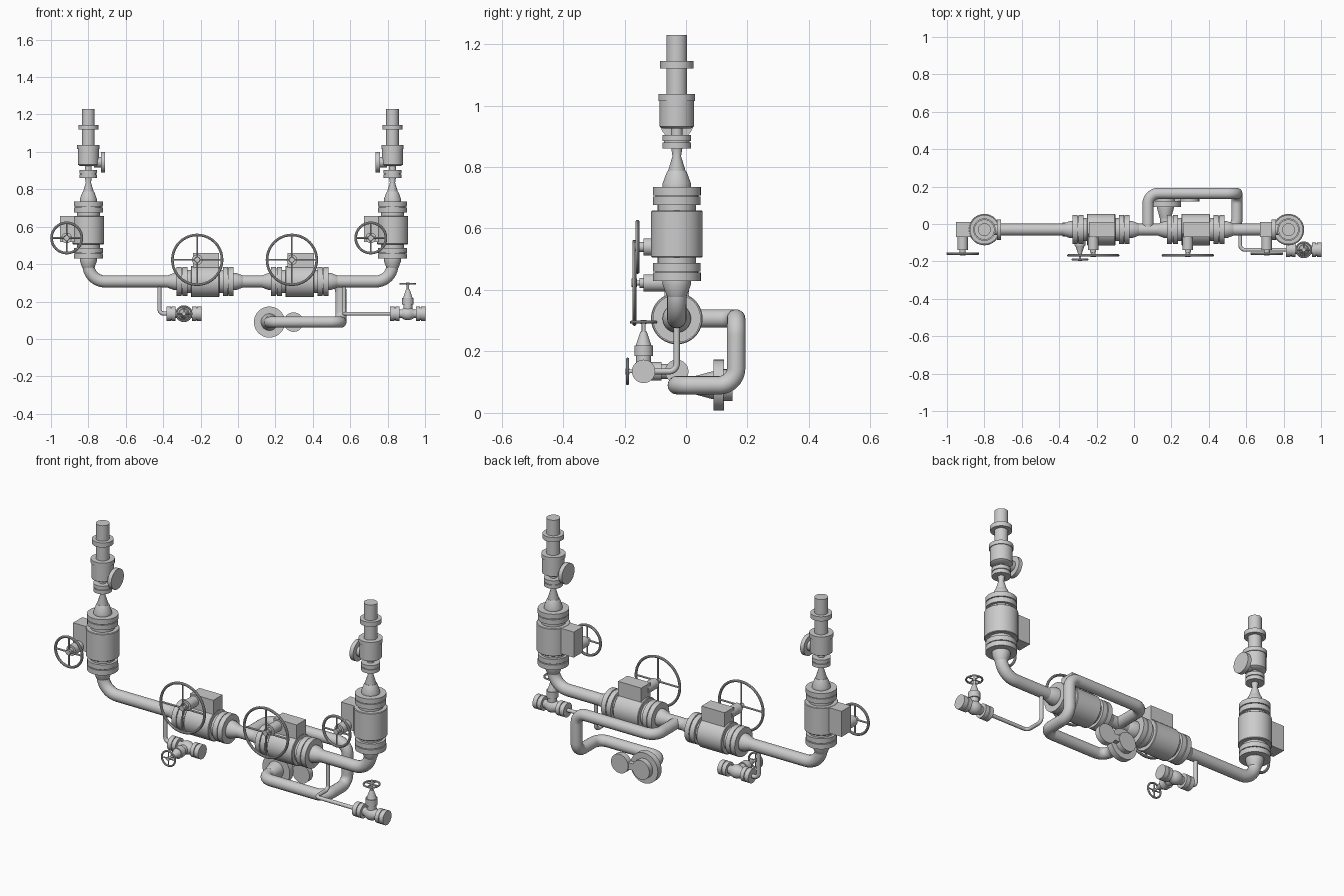
import bpy, bmesh
from math import pi, cos, sin, tan, radians
from mathutils import Vector, Matrix

if "Cube" in bpy.data.objects:
    bpy.data.objects.remove(bpy.data.objects["Cube"])

Y, Z = -0.03, 0.307          # main pipe axis
T = Matrix.Translation
RX = Matrix.Rotation(pi / 2, 4, 'X')    # local z -> -y
RY = Matrix.Rotation(pi / 2, 4, 'Y')    # local z -> +x


def finish(name, bm):
    bmesh.ops.recalc_face_normals(bm, faces=bm.faces)
    me = bpy.data.meshes.new(name)
    bm.to_mesh(me)
    bm.free()
    me.shade_smooth()
    me.set_sharp_from_angle(angle=radians(35))
    ob = bpy.data.objects.new(name, me)
    bpy.context.collection.objects.link(ob)
    return ob


def lathe(bm, profile, M, closed=False, n=40):
    """Spin (radius, height) points about local z."""
    rings = [[bm.verts.new(M @ Vector((r * cos(2 * pi * i / n), r * sin(2 * pi * i / n), h)))
              for i in range(n)] for r, h in profile]
    pairs = list(zip(rings, rings[1:]))
    if closed:
        pairs.append((rings[-1], rings[0]))
    else:
        bm.faces.new(rings[0])
        bm.faces.new(rings[-1])
    for a, b in pairs:
        for i in range(n):
            j = (i + 1) % n
            bm.faces.new((a[i], a[j], b[j], b[i]))


def turned(name, profile, M):
    bm = bmesh.new()
    lathe(bm, profile, M)
    return finish(name, bm)


def box(name, lo, hi, M):
    bm = bmesh.new()
    lo, hi = Vector(lo), Vector(hi)
    bmesh.ops.create_cube(bm, size=1, matrix=M @ T((lo + hi) / 2) @ Matrix.Diagonal((*(hi - lo), 1)))
    return finish(name, bm)


def pipe(name, pts, radius, bend):
    """Round pipe through pts with arc elbows."""
    pts = [Vector(p) for p in pts]
    path = [pts[0]]
    for a, b, c in zip(pts, pts[1:], pts[2:]):
        u, v = (a - b).normalized(), (c - b).normalized()
        centre = b + (u + v) * bend
        for k in range(11):
            t = k / 10 * pi / 2
            path.append(centre - v * bend * cos(t) - u * bend * sin(t))
    path.append(pts[-1])
    cu = bpy.data.curves.new(name, 'CURVE')
    cu.dimensions, cu.bevel_depth, cu.bevel_resolution, cu.use_fill_caps = '3D', radius, 6, True
    sp = cu.splines.new('POLY')
    sp.points.add(len(path) - 1)
    for p, co in zip(sp.points, path):
        p.co = (*co, 1)
    tmp = bpy.data.objects.new(name + "_path", cu)
    bpy.context.collection.objects.link(tmp)
    bpy.context.view_layer.update()
    me = bpy.data.meshes.new_from_object(tmp.evaluated_get(bpy.context.evaluated_depsgraph_get()))
    bpy.data.objects.remove(tmp)
    bm = bmesh.new()
    bm.from_mesh(me)
    bmesh.ops.remove_doubles(bm, verts=bm.verts, dist=1e-5)
    return finish(name, bm)


def handwheel(name, R, rim, M):
    """Rim, four spokes and hub; local z is the stem axis."""
    bm = bmesh.new()
    lathe(bm, [(R - rim + rim * cos(k * pi / 5), rim * sin(k * pi / 5)) for k in range(10)], M, True)
    for k in range(4):
        S = M @ Matrix.Rotation(k * pi / 2, 4, 'Z') @ RY
        lathe(bm, [(rim * .7, 0), (rim * .7, R - rim)], S, n=10)
    lathe(bm, [(rim * 2, -rim * 1.3), (rim * 2, rim * 1.3)], M, n=20)
    return finish(name, bm)


def main_valve(tag, M, wheel_r, wheel_y):
    """Flanged valve along local z, gearbox on -x, wheel facing -y."""
    half = [(.03, .205), (.033, .20), (.046, .165), (.046, .153), (.078, .153), (.078, .126),
            (.07, .126), (.07, .122), (.077, .122), (.077, .095), (.062, .095),
            (.062, .076), (.081, .076), (.084, .073)]
    turned(tag + "_valve_body", half + [(r, -h) for r, h in reversed(half)], M)
    box(tag + "_gearbox", (-.152, -.04, -.065), (-.06, .04, .075), M)
    G = M @ T((-.116, 0, -.042)) @ (RX if M.to_3x3()[0][0] > .5 else M.to_3x3().inverted().to_4x4() @ RX)
    turned(tag + "_gear_stem", [(.028, .02), (.028, .108), (.016, .108), (.016, .122),
                                (.008, .122), (.008, wheel_y)], G)
    handwheel(tag + "_handwheel", wheel_r, .007, G @ T((0, 0, wheel_y)))


def drain_valve(tag, x, y, z, stem_rot):
    """Small flanged valve along x with a bonnet and wheel."""
    P = T((x, y, z))
    half = [(.038, .094), (.038, .070), (.033, .070), (.033, .066), (.038, .066), (.038, .044),
            (.022, .044), (.022, .034), (.03, .022), (.035, .008)]
    turned(tag + "_drain_body", half + [(r, -h) for r, h in reversed(half)], P @ RY)
    turned(tag + "_drain_bonnet", [(.024, 0), (.024, .05), (.03, .05), (.03, .085), (.025, .085),
                                   (.01, .13), (.006, .13), (.006, .165)], P @ stem_rot)
    handwheel(tag + "_drain_wheel", .045, .005, P @ stem_rot @ T((0, 0, .16)))


# main run with an elbow up at each end
LX, RXX = -.80, .826
pipe("main_pipe", [(LX, Y, .45), (LX, Y, Z), (RXX, Y, Z), (RXX, Y, .45)], .032, .09)

# two inline valves
for tag, x in (("left_inline", -.176), ("right_inline", .330)):
    main_valve(tag, T((x, Y, Z)) @ RY, .14, .138)

# upright valves, reducers and vent heads
for tag, x, s in (("left_upright", LX, 1), ("right_upright", RXX, -1)):
    main_valve(tag, T((x, Y, .582)), .088, .128)
    turned(tag + "_reducer", [(.044, .73), (.044, .737), (.014, .835), (.018, .86), (.047, .86),
                              (.047, .880), (.042, .880), (.042, .884), (.047, .884), (.047, .904),
                              (.018, .904), (.018, .94)], T((x, Y, 0)))
    turned(tag + "_vent_head", [(.045, .925), (.056, .932), (.056, 1.015), (.060, 1.015), (.060, 1.037),
                                (.034, 1.037), (.034, 1.12), (.054, 1.12), (.054, 1.145),
                                (.034, 1.145), (.034, 1.23)], T((x, Y, 0)))
    turned(tag + "_side_cap", [(.028, .03), (.028, .068), (.055, .068), (.055, .09)],
           T((x, Y, .945)) @ Matrix.Rotation(s * pi / 2, 4, 'Y'))

# bypass loop: back, across, down, forward, then to the blind flange
BX, BZ, FX = .55, .09, .168
pipe("bypass_pipe", [(.075, Y, Z), (.075, .163, Z), (BX, .163, Z), (BX, .163, BZ),
                     (BX, Y, BZ), (FX, Y, BZ), (FX, .07, BZ)], .03, .055)
BACK = Matrix.Rotation(-pi / 2, 4, 'X')
turned("bypass_flange", [(.03, .03), (.045, .085), (.045, .09), (.083, .09), (.083, .123)],
       T((FX, 0, BZ)) @ BACK)
for tag, x in (("closed", FX), ("open", .297)):
    turned("spectacle_" + tag + "_disc", [(.052, .121), (.052, .152)], T((x, 0, BZ)) @ BACK)
box("spectacle_web", (FX, .124, BZ - .018), (.297, .149, BZ + .018), Matrix())

# drains
DZ = .135
pipe("left_drain_pipe", [(-.42, Y, Z), (-.42, Y, DZ), (-.37, Y, DZ)], .011, .025)
drain_valve("left", -.289, Y, DZ, RX)
pipe("right_drain_pipe", [(.568, Y, Z), (.568, Y, DZ), (.568, -.138, DZ), (.83, -.138, DZ)], .01, .025)
drain_valve("right", .908, -.138, DZ, Matrix())
